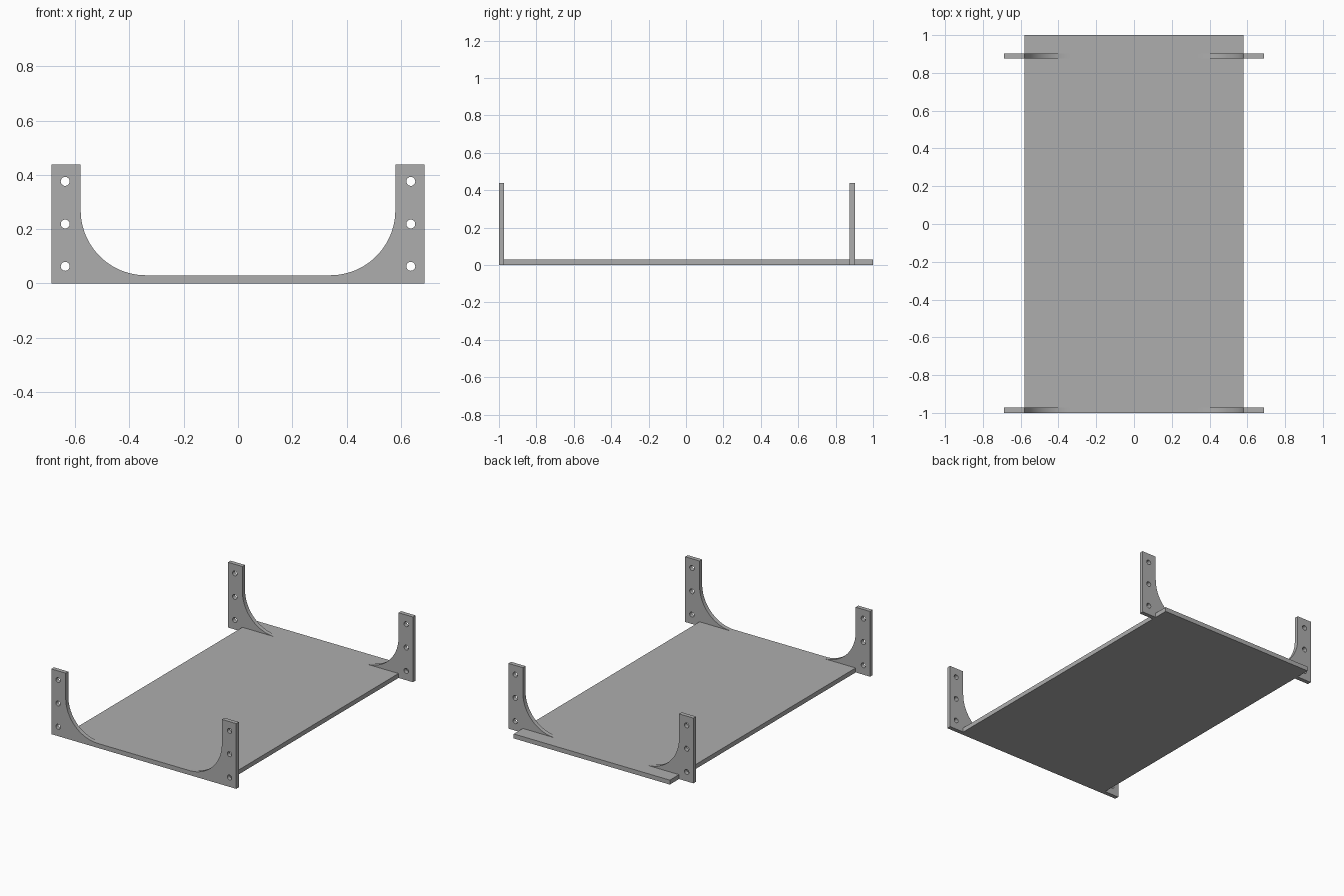
import bpy, bmesh, math

if "Cube" in bpy.data.objects:
    bpy.data.objects.remove(bpy.data.objects["Cube"])

grey = bpy.data.materials.new("plain grey")
grey.diffuse_color = (0.42, 0.42, 0.42, 1)
grey.use_nodes = True
grey.node_tree.nodes["Principled BSDF"].inputs["Base Color"].default_value = grey.diffuse_color

HALF_W, OUT_W, THICK, HEIGHT = 0.58, 0.687, 0.03, 0.438
FILLET, DEPTH = 0.24, 0.028


def circle(cx, cz, r, n=24):
    return [(cx + r * math.cos(2 * math.pi * i / n),
             cz + r * math.sin(2 * math.pi * i / n)) for i in range(n)]


def bracket(name, side, y):
    # Upright with a concave gusset that runs tangentially onto the tray
    arc = []
    for i in range(25):
        a = math.pi / 2 * i / 24
        arc.append((HALF_W - FILLET + FILLET * math.cos(a),
                    THICK + FILLET - FILLET * math.sin(a)))
    outline = [(HALF_W, 0), (OUT_W, 0), (OUT_W, HEIGHT), (HALF_W, HEIGHT)]
    outline += arc + [(HALF_W, THICK)]
    # Three screw holes
    loops = [outline] + [circle(0.637, z, 0.0165) for z in (0.063, 0.219, 0.376)]

    curve = bpy.data.curves.new(name, 'CURVE')
    curve.dimensions = '2D'
    curve.fill_mode = 'BOTH'
    curve.extrude = DEPTH / 2
    for pts in loops:
        s = curve.splines.new('POLY')
        s.points.add(len(pts) - 1)
        for p, (x, z) in zip(s.points, pts):
            p.co = (side * x, z, 0, 1)
        s.use_cyclic_u = True
    ob = bpy.data.objects.new(name, curve)
    bpy.context.collection.objects.link(ob)
    ob.rotation_euler = (math.pi / 2, 0, 0)
    ob.location = (0, y, 0)

    # Turn the profile into a clean mesh
    bpy.ops.object.select_all(action='DESELECT')
    ob.select_set(True)
    bpy.context.view_layer.objects.active = ob
    bpy.ops.object.convert(target='MESH')
    ob = bpy.context.object
    bm = bmesh.new()
    bm.from_mesh(ob.data)
    bmesh.ops.remove_doubles(bm, verts=bm.verts, dist=1e-5)
    bmesh.ops.recalc_face_normals(bm, faces=bm.faces)
    bm.to_mesh(ob.data)
    bm.free()
    ob.data.materials.clear()
    ob.data.materials.append(grey)
    bpy.ops.object.shade_smooth_by_angle(angle=math.radians(30))


# Flat tray
bpy.ops.mesh.primitive_cube_add(size=1, location=(0, 0, THICK / 2))
tray = bpy.context.object
tray.name = "tray"
tray.scale = (2 * HALF_W, 2, THICK)
bpy.ops.object.transform_apply(location=False, rotation=False, scale=True)
tray.data.materials.append(grey)

# Four mounting brackets
for end, y in (("front", -1 + DEPTH / 2), ("back", 0.889)):
    for label, side in (("left", -1), ("right", 1)):
        bracket(f"{end}_{label}_bracket", side, y)
